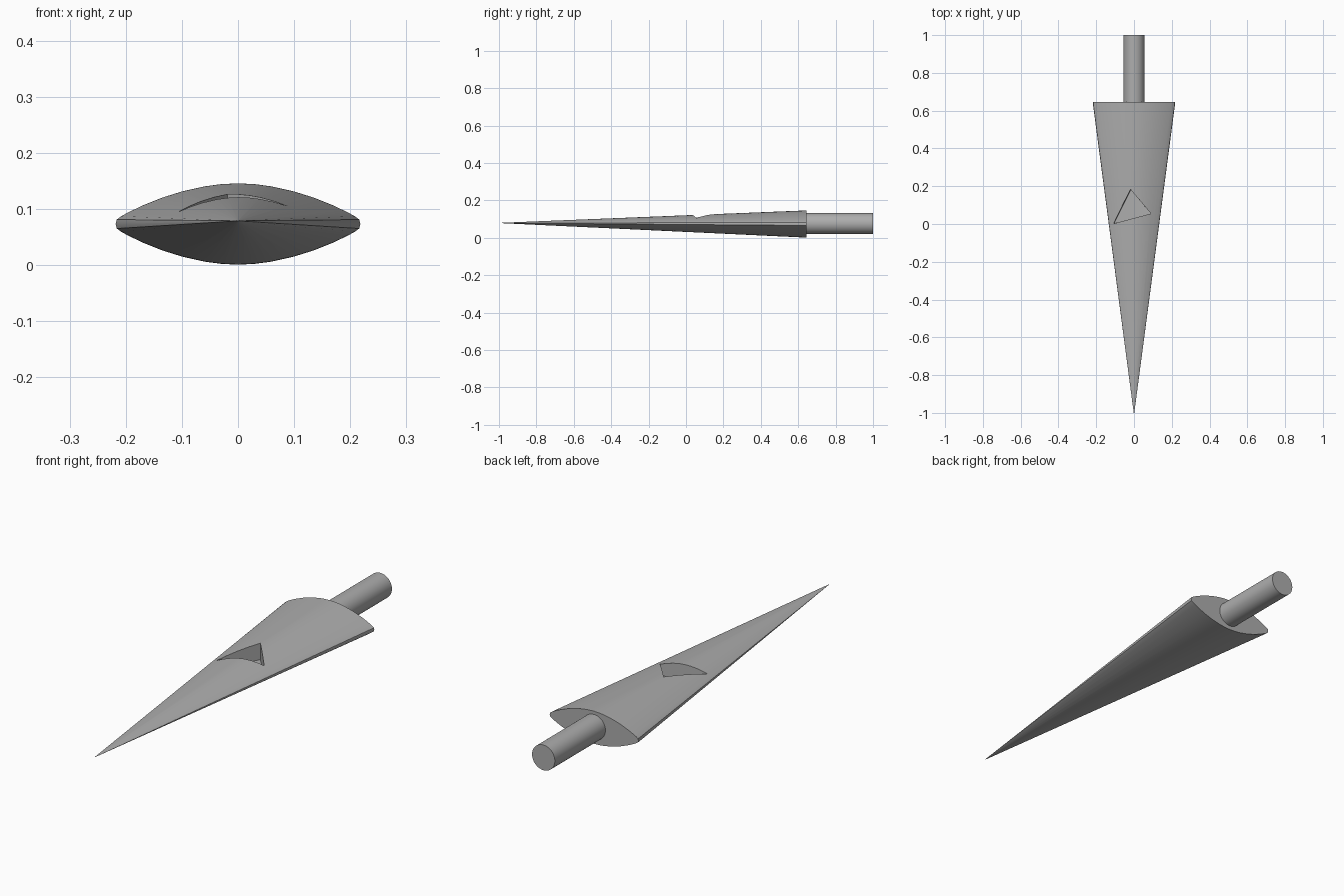
import bpy, bmesh, math

if "Cube" in bpy.data.objects:
    bpy.data.objects.remove(bpy.data.objects["Cube"])

grey = bpy.data.materials.new("plain grey")
grey.diffuse_color = (0.42, 0.42, 0.42, 1)
grey.use_nodes = True
grey.node_tree.nodes["Principled BSDF"].inputs["Base Color"].default_value = grey.diffuse_color


def loft(name, rings):
    """Skin a list of equal-length point rings and cap both ends."""
    bm = bmesh.new()
    loops = [[bm.verts.new(p) for p in ring] for ring in rings]
    n = len(loops[0])
    for a, b in zip(loops, loops[1:]):
        for i in range(n):
            bm.faces.new((a[i], a[(i + 1) % n], b[(i + 1) % n], b[i]))
    bm.faces.new(loops[0])
    bm.faces.new(loops[-1])
    bmesh.ops.recalc_face_normals(bm, faces=bm.faces)
    mesh = bpy.data.meshes.new(name)
    bm.to_mesh(mesh)
    bm.free()
    obj = bpy.data.objects.new(name, mesh)
    bpy.context.collection.objects.link(obj)
    mesh.materials.append(grey)
    return obj


def smooth(obj):
    bpy.ops.object.select_all(action='DESELECT')
    obj.select_set(True)
    bpy.context.view_layer.objects.active = obj
    bpy.ops.object.shade_smooth_by_angle(angle=math.radians(30))


# Lens-shaped blade section, one quarter mirrored all round
quarter = [(0.218, 0), (0.216, 0.008), (0.208, 0.014), (0.195, 0.021), (0.17, 0.033),
           (0.135, 0.047), (0.10, 0.058), (0.06, 0.067), (0.03, 0.071), (0, 0.0725)]
upper = quarter + [(-x, z) for x, z in quarter[-2::-1]]
section = upper + [(-x, -z) for x, z in upper[1:-1]]


def ring(y, scale, zc):
    return [(x * scale, y, zc + z * scale) for x, z in section]


# Tapered blade
blade = loft("blade", [ring(-1, 0.006, 0.079), ring(-0.97, 0.025, 0.079),
                       ring(0.62, 0.988, 0.0735), ring(0.645, 1, 0.0735)])

# Three-sided pocket cut into the top of the blade
top = [(-0.115, 0.0, 0.2), (0.09, 0.055, 0.2), (-0.02, 0.185, 0.2)]
floor = [(-0.105, 0.003, 0.055), (0.09, 0.055, 0.055), (-0.017, 0.181, 0.055)]
cutter = loft("pocket_cutter", [floor, top])
cutter.hide_render = True
cut = blade.modifiers.new("pocket", 'BOOLEAN')
cut.operation = 'DIFFERENCE'
cut.solver = 'EXACT'
cut.object = cutter
bpy.context.view_layer.objects.active = blade
bpy.ops.object.modifier_apply(modifier=cut.name)
bpy.data.objects.remove(cutter)
smooth(blade)

# Round shaft at the back
bpy.ops.mesh.primitive_cylinder_add(vertices=48, radius=0.056, depth=0.375,
                                    location=(0, 0.8125, 0.0755),
                                    rotation=(math.pi / 2, 0, 0))
shaft = bpy.context.object
shaft.name = "shaft"
shaft.data.materials.append(grey)
smooth(shaft)
